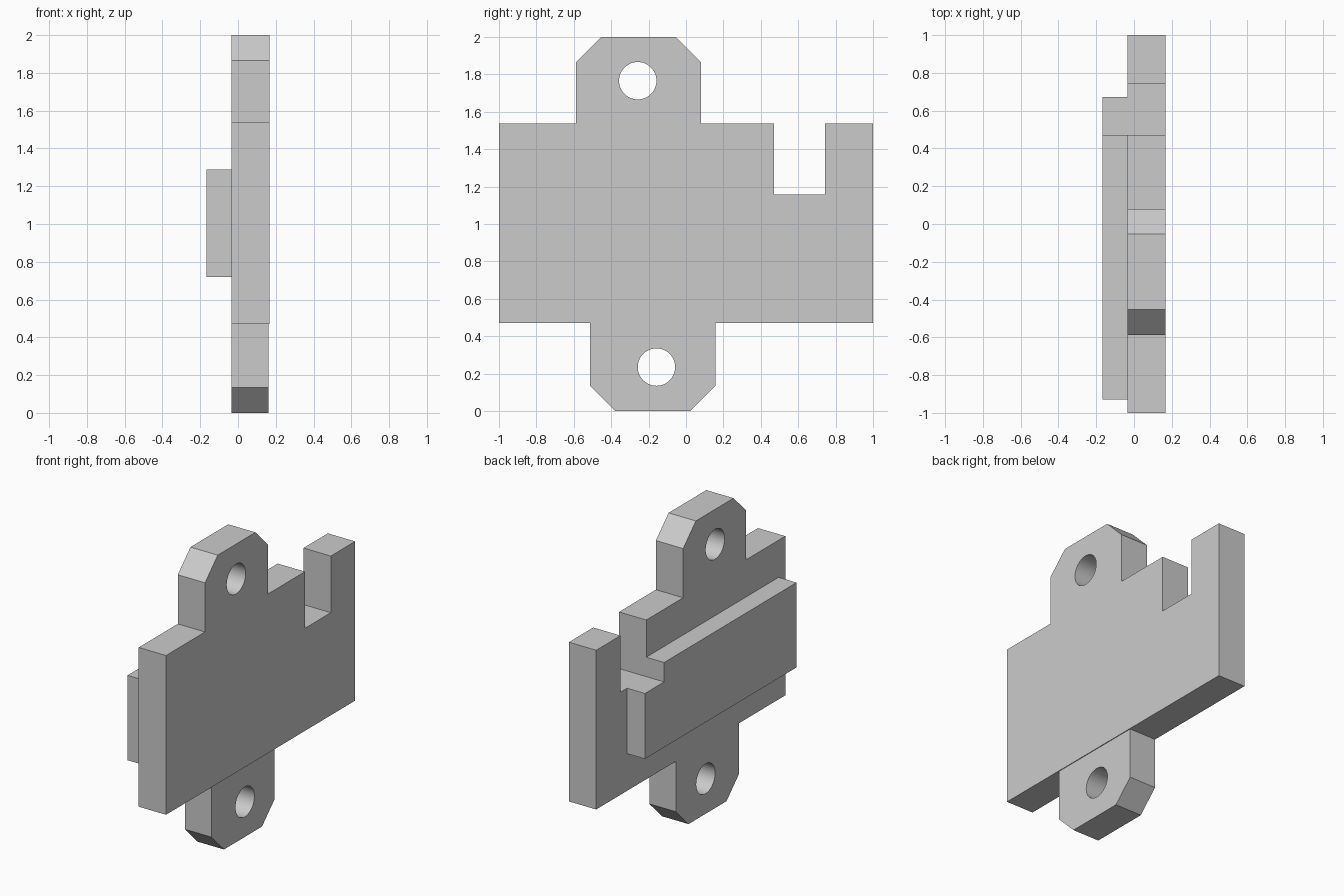
import bpy
import bmesh
import math

cube = bpy.data.objects.get("Cube")
if cube:
    bpy.data.objects.remove(cube, do_unlink=True)

# Single grey finish
grey = bpy.data.materials.new("plain_grey")
grey.use_nodes = True
GREY = (0.6, 0.6, 0.6, 1)
grey.diffuse_color = GREY
grey.node_tree.nodes["Principled BSDF"].inputs["Base Color"].default_value = GREY

BACK, FACE = -0.035, 0.167      # plate thickness along x
TAB_FACE = 0.162                # lower tab sits slightly below the plate face
RIDGE_BACK = -0.167
BOTTOM, SHOULDER = 0.471, 1.537  # plate height range
SLOT_START, SLOT_END, SLOT_FLOOR = 0.47, 0.743, 1.158
CHAMFER = 0.134
HOLE_RADIUS = 0.1


def extrude_profile(name, outline, x0, x1):
    """Extrude a closed (y, z) outline along x."""
    bm = bmesh.new()
    face = bm.faces.new([bm.verts.new((x0, y, z)) for y, z in outline])
    grown = bmesh.ops.extrude_face_region(bm, geom=[face])["geom"]
    moved = [v for v in grown if isinstance(v, bmesh.types.BMVert)]
    bmesh.ops.translate(bm, verts=moved, vec=(x1 - x0, 0, 0))
    bmesh.ops.recalc_face_normals(bm, faces=bm.faces)
    mesh = bpy.data.meshes.new(name)
    bm.to_mesh(mesh)
    bm.free()
    mesh.materials.append(grey)
    obj = bpy.data.objects.new(name, mesh)
    bpy.context.collection.objects.link(obj)
    return obj


def tab_outline(y0, y1, root, tip):
    """Tab with two chamfered corners, listed from y1 round to y0."""
    bevel = math.copysign(CHAMFER, tip - root)
    return [(y1, root), (y1, tip - bevel), (y1 - CHAMFER, tip),
            (y0 + CHAMFER, tip), (y0, tip - bevel), (y0, root)]


def drill(obj, y, z):
    """Cut a round mounting hole through the part along x."""
    bpy.ops.mesh.primitive_cylinder_add(
        vertices=48, radius=HOLE_RADIUS, depth=1,
        location=(0, y, z), rotation=(0, math.pi / 2, 0))
    cutter = bpy.context.object
    cutter.name = "hole_cutter"
    cutter.hide_render = True
    cutter.data.materials.append(grey)
    cut = obj.modifiers.new("mounting_hole", 'BOOLEAN')
    cut.operation = 'DIFFERENCE'
    cut.solver = 'EXACT'
    cut.object = cutter
    bpy.ops.object.select_all(action='DESELECT')
    obj.select_set(True)
    bpy.context.view_layer.objects.active = obj
    bpy.ops.object.modifier_apply(modifier=cut.name)
    bpy.data.objects.remove(cutter, do_unlink=True)
    bpy.ops.object.shade_smooth_by_angle(angle=math.radians(30))


# Main plate with slot and upper mounting tab
plate = extrude_profile(
    "main_plate",
    [(-1, BOTTOM), (1, BOTTOM), (1, SHOULDER), (SLOT_END, SHOULDER),
     (SLOT_END, SLOT_FLOOR), (SLOT_START, SLOT_FLOOR), (SLOT_START, SHOULDER)]
    + tab_outline(-0.587, 0.08, SHOULDER, 2) + [(-1, SHOULDER)],
    BACK, FACE)
drill(plate, -0.258, 1.766)

# Lower mounting tab
lower_tab = extrude_profile(
    "lower_tab", tab_outline(-0.513, 0.157, BOTTOM, 0), BACK, TAB_FACE)
drill(lower_tab, -0.158, 0.235)

# Raised rear ridge, notched where the slot passes
extrude_profile(
    "rear_ridge",
    [(-0.93, 0.72), (0.673, 0.72), (0.673, SLOT_FLOOR),
     (SLOT_START, SLOT_FLOOR), (SLOT_START, 1.288), (-0.93, 1.288)],
    RIDGE_BACK, BACK)
